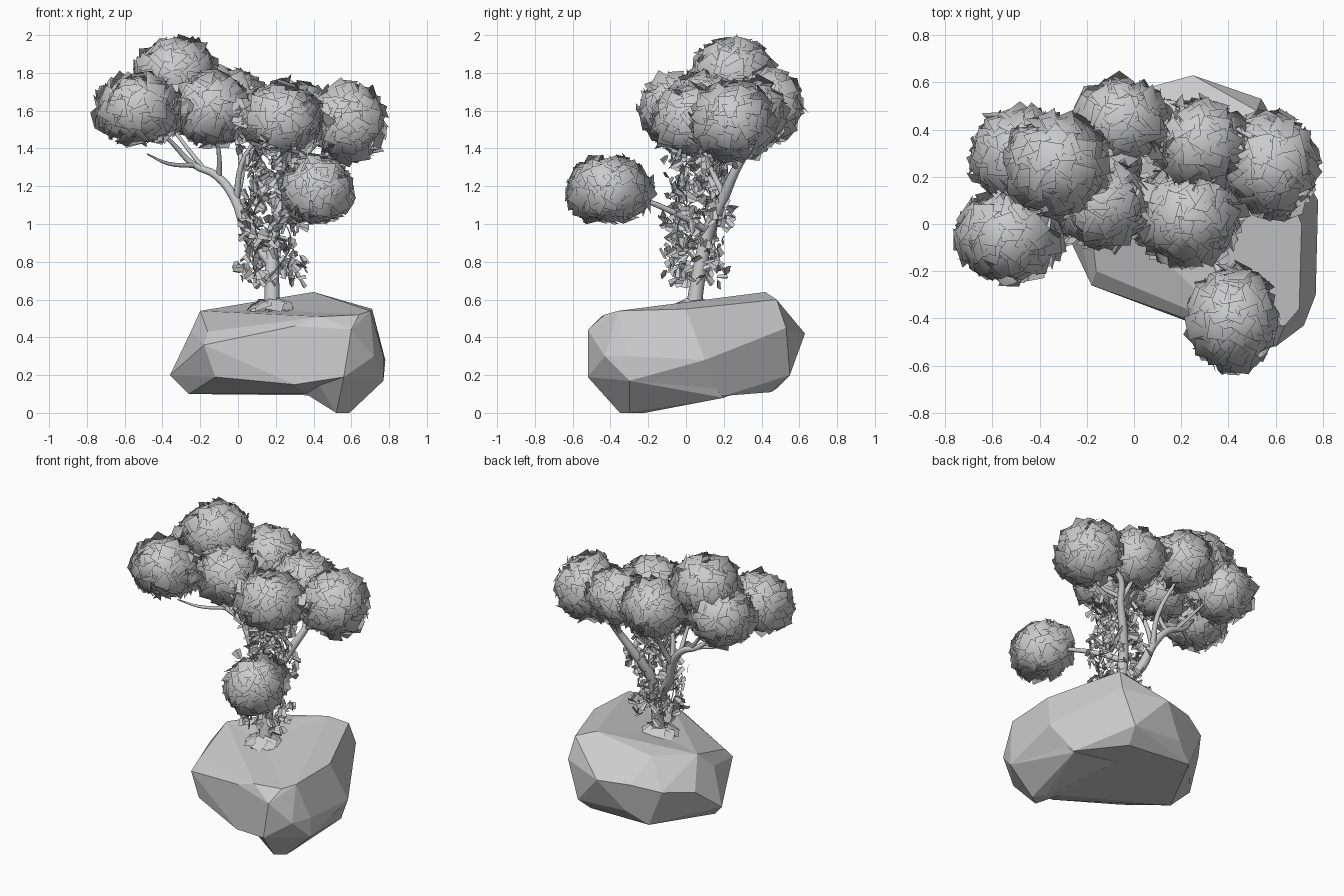
import bpy, bmesh, math, random
from mathutils import Vector, Matrix

if "Cube" in bpy.data.objects:
    bpy.data.objects.remove(bpy.data.objects["Cube"])

random.seed(7)


def rv():
    return Vector([random.gauss(0, 1) for _ in range(3)]).normalized()


def add_object(name, bm):
    me = bpy.data.meshes.new(name)
    bm.to_mesh(me)
    bm.free()
    ob = bpy.data.objects.new(name, me)
    bpy.context.collection.objects.link(ob)
    return ob


def card(bm, pos, normal, w, h, fold=0.0):
    """One leaf card: a quad, or two tapered panels when folded down the middle."""
    n = normal.normalized()
    u = n.cross(rv()).normalized()
    v = n.cross(u)
    if fold:
        mid = [bm.verts.new(pos + v * s * h) for s in (-1, 1)]
        for sx in (-1, 1):
            a, b = [bm.verts.new(pos + u * sx * w * t + v * s * h * .75 + n * fold)
                    for s, t in ((-1, 1.2), (1, .7))]
            bm.faces.new((mid[0], a, b, mid[1]) if sx > 0 else (mid[1], b, a, mid[0]))
    else:
        bm.faces.new([bm.verts.new(pos + u * a * w + v * b * h)
                      for a, b in ((-1, -1), (1, -1), (1, 1), (-1, 1))])


# Boulder: flat-faceted hull, with a shallow hollow where the tree stands
def rock(name, pts, hollow=None):
    bm = bmesh.new()
    for p in pts:
        bm.verts.new(p)
    bmesh.ops.convex_hull(bm, input=bm.verts[:])
    bmesh.ops.delete(bm, geom=[v for v in bm.verts if not v.link_faces], context='VERTS')
    bmesh.ops.dissolve_limit(bm, angle_limit=math.radians(9), verts=bm.verts[:], edges=bm.edges[:])
    bmesh.ops.recalc_face_normals(bm, faces=bm.faces[:])
    if hollow:
        for f in bm.faces[:]:
            if f.normal.z > .8 and bmesh.geometry.intersect_face_point(f, Vector(hollow)):
                for v in bmesh.ops.poke(bm, faces=[f])['verts']:
                    v.co = hollow
                break
    return add_object(name, bm)


rock("boulder", [
    (-.2, .16, .54), (-.16, -.2, .43), (.3, -.43, .46), (.44, -.45, .51), (.64, -.43, .52),
    (.7, -.36, .54), (.71, 0, .55), (.4, .42, .64), (.3, .34, .635), (.52, .48, .6), (0, .38, .56),
    (.77, -.3, .3), (.78, .1, .28), (.77, -.3, .17), (.72, -.43, .3), (.25, .63, .42), (.03, .57, .42),
    (.54, .53, .45), (-.36, .12, .2), (-.25, .05, .43), (-.28, .3, .35), (-.18, -.26, .36),
    (-.12, -.26, .19), (.3, -.44, .15), (.56, -.52, .19), (.6, -.52, .44), (-.15, .48, .38),
    (-.26, .05, .1), (.42, .45, .11), (.66, .2, .09), (-.05, .48, .13), (.36, -.3, .1),
    (.45, .55, .2), (.08, .55, .22)], (.18, .045, .545))
rock("boulder_foot", [
    (.36, -.3, .1), (.36, .25, .1), (.4, -.44, .2), (.56, -.52, .19), (.77, -.3, .17), (.66, .2, .08),
    (.52, -.35, 0), (.59, -.3, 0), (.54, -.22, 0), (.72, -.4, .28), (.76, .05, .26), (.5, -.3, .3)])


# Trunk, branches and roots: tapered tubes through (x, y, z, radius)
def tube(name, paths, res=2):
    cu = bpy.data.curves.new(name, 'CURVE')
    cu.dimensions = '3D'
    cu.bevel_depth = 1
    cu.bevel_resolution = res
    cu.resolution_u = 4
    cu.use_fill_caps = True
    for path in paths:
        sp = cu.splines.new('BEZIER')
        sp.bezier_points.add(len(path) - 1)
        for bp, (x, y, z, r) in zip(sp.bezier_points, path):
            bp.co = (x, y, z)
            bp.radius = r
            bp.handle_left_type = bp.handle_right_type = 'AUTO'
    ob = bpy.data.objects.new(name, cu)
    bpy.context.collection.objects.link(ob)
    bpy.ops.object.select_all(action='DESELECT')
    ob.select_set(True)
    bpy.context.view_layer.objects.active = ob
    bpy.ops.object.convert(target='MESH')
    bpy.ops.object.shade_smooth_by_angle(angle=math.radians(60))


tube("trunk", [[(.18, .04, .5, .048), (.18, .05, .62, .04), (.18, .08, .8, .037), (.19, .12, .97, .034),
                (.25, .19, 1.12, .03), (.33, .26, 1.28, .024), (.38, .32, 1.4, .02), (.5, .3, 1.48, .012)]])
tube("left_limb", [[(.18, .07, .78, .025), (.05, .13, .96, .032), (-.02, .17, 1.14, .027),
                    (-.12, .2, 1.26, .022), (-.23, .2, 1.31, .017), (-.34, .15, 1.42, .012),
                    (-.45, .05, 1.53, .008)]])
tube("branches", [
    [(.18, .12, .96, .022), (.27, 0, 1.03, .018), (.36, -.2, 1.12, .014), (.42, -.36, 1.18, .01)],
    [(-.01, .17, 1.12, .02), (.02, .26, 1.3, .016), (-.03, .4, 1.52, .01)],
    [(-.01, .17, 1.12, .018), (.02, .12, 1.32, .014), (.1, .08, 1.46, .01)],
    [(-.1, .2, 1.25, .015), (-.1, .14, 1.36, .012), (-.12, .08, 1.5, .008)],
    [(-.18, .2, 1.29, .014), (-.29, .24, 1.43, .01), (-.4, .3, 1.58, .007)],
    [(-.23, .2, 1.31, .014), (-.37, .1, 1.32, .01), (-.48, .02, 1.37, .004)],
    [(.27, .2, 1.15, .018), (.24, .12, 1.32, .014), (.24, .06, 1.48, .009)],
    [(.33, .26, 1.28, .018), (.3, .33, 1.4, .013), (.28, .36, 1.5, .009)],
    [(.34, .27, 1.3, .016), (.46, .22, 1.36, .012), (.58, .25, 1.45, .008)]])
roots = []
for i in range(6):
    a = i * math.tau / 6 + .3
    c, s = math.cos(a), math.sin(a)
    roots.append([(.18 + .01 * c, .045 + .01 * s, .59, .03), (.18 + .05 * c, .045 + .05 * s, .55, .02),
                  (.18 + .12 * c, .045 + .12 * s, .54, .008)])
tube("roots", roots, 1)

# Foliage clumps: overlapping leaf cards shaded as one round mass
clumps = [((-.53, -.05, 1.61), (.215, .175, .17)), ((-.33, .25, 1.79), (.205, .2, .175)),
          ((-.48, .29, 1.63), (.195, .18, .17)), ((-.14, .09, 1.61), (.185, .175, .175)),
          ((-.05, .44, 1.63), (.19, .155, .175)), ((.23, .03, 1.55), (.205, .185, .165)),
          ((.28, .34, 1.58), (.185, .17, .165)), ((.585, .25, 1.54), (.18, .205, .195)),
          ((.42, -.405, 1.18), (.165, .21, .16))]
for k, (c, rad) in enumerate(clumps):
    c = Vector(c)
    S = Matrix.Diagonal(rad)
    bm = bmesh.new()
    N = 180
    for i in range(N):
        z = 1 - 2 * (i + .5) / N
        r = math.sqrt(1 - z * z)
        d = Vector((r * math.cos(i * 2.39996), r * math.sin(i * 2.39996), z))
        d = (d + rv() * .12).normalized()
        size = random.uniform(.038, .052)
        card(bm, c + (S @ d) * random.uniform(.92, 1.05), d + rv() * .65, size, size)
    bmesh.ops.create_icosphere(bm, subdivisions=2, radius=1,
                               matrix=Matrix.Translation(c) @ (S * .85).to_4x4())
    for f in bm.faces:
        f.smooth = True
    ob = add_object(f"foliage_clump_{k + 1}", bm)
    ob.data.normals_split_custom_set_from_vertices([(v.co - c).normalized() for v in ob.data.vertices])

# Loose leaves filling the hollows between neighbouring clumps
bm = bmesh.new()
for a, b in ((3, 4), (3, 5), (4, 6), (5, 6), (6, 7), (5, 7), (0, 3), (1, 3), (0, 2), (2, 3)):
    mid = (Vector(clumps[a][0]) + Vector(clumps[b][0])) / 2
    for i in range(26):
        d = rv()
        card(bm, mid + d * .11, d + rv() * .6, .042, .042)
add_object("foliage_fill", bm)

# Climbing vine: small folded leaves around the trunk
bm = bmesh.new()
for i in range(340):
    z = random.uniform(.68, 1.46)
    a = random.uniform(0, math.tau)
    r = .18 * random.uniform(.4, 1) * (1 + .15 * math.sin(z * 19))
    out = Vector((math.cos(a), math.sin(a), 0))
    card(bm, Vector((.18, .05, z)) + out * r, out + rv() * 1.1,
         random.uniform(.016, .027), random.uniform(.024, .038), .009)
# broad leaves at the foot of the trunk
for i in range(9):
    a = i * math.tau / 9
    card(bm, Vector((.18 + .09 * math.cos(a), .04 + .09 * math.sin(a), .57)),
         Vector((math.cos(a) * .6, math.sin(a) * .6, .8)) + rv() * .2, .045, .045)
add_object("vine_leaves", bm)

# Thin vine stems spiralling through the leaves
stems = []
for k in range(3):
    stems.append([(.18 + .1 * math.cos(k * 2.1 + j * .9), .055 + .1 * math.sin(k * 2.1 + j * .9),
                   .68 + j * .1, .004) for j in range(8)])
tube("vine_stems", stems, 0)
